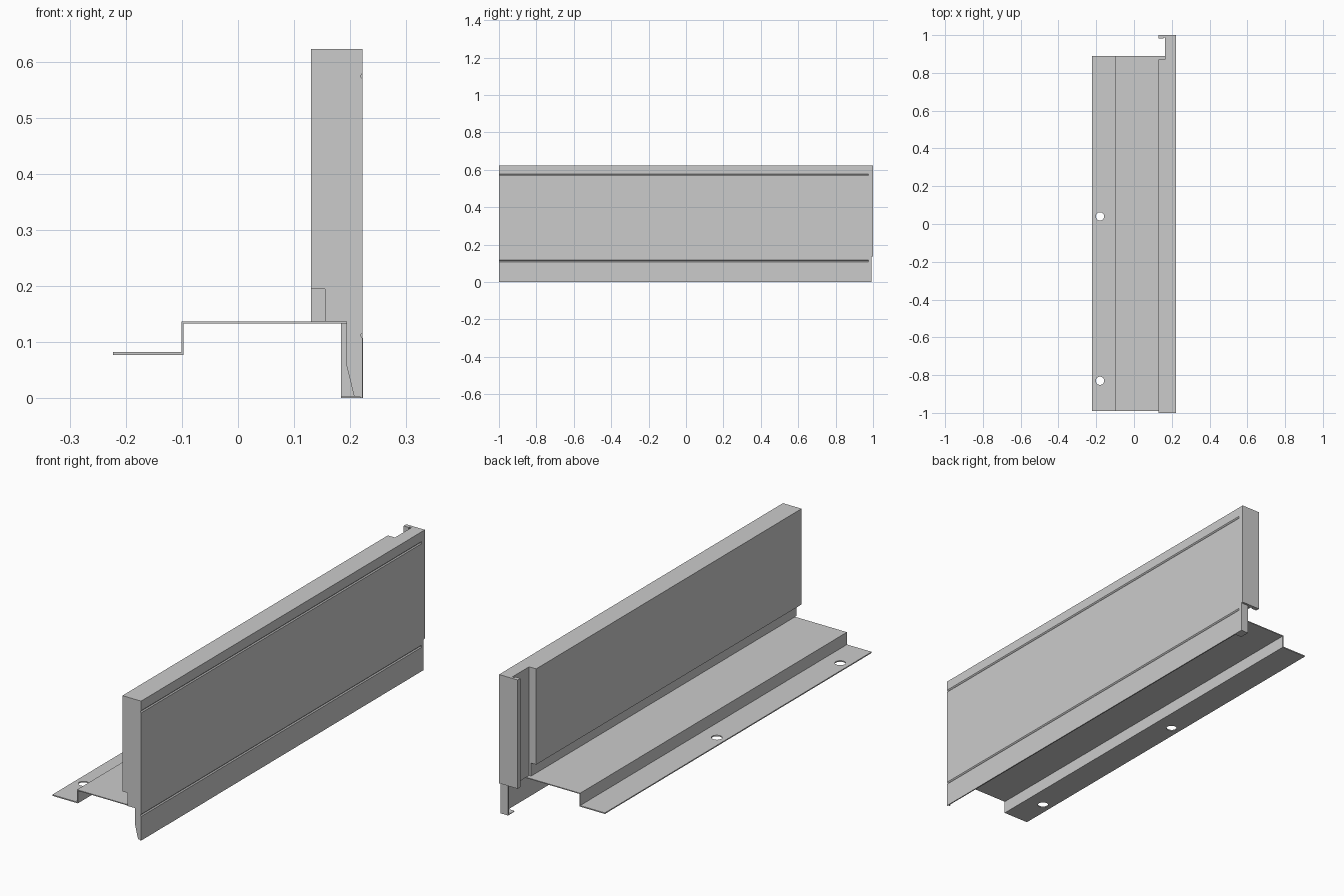
import bpy, bmesh, math

if "Cube" in bpy.data.objects:
    bpy.data.objects.remove(bpy.data.objects["Cube"])


def extrude_profile(name, pts, y0, y1):
    """Extrude a closed (x, z) outline along y."""
    bm = bmesh.new()
    face = bm.faces.new([bm.verts.new((x, y0, z)) for x, z in pts])
    ext = bmesh.ops.extrude_face_region(bm, geom=[face])
    verts = [g for g in ext["geom"] if isinstance(g, bmesh.types.BMVert)]
    bmesh.ops.translate(bm, verts=verts, vec=(0, y1 - y0, 0))
    bmesh.ops.recalc_face_normals(bm, faces=bm.faces)
    mesh = bpy.data.meshes.new(name)
    bm.to_mesh(mesh)
    bm.free()
    obj = bpy.data.objects.new(name, mesh)
    bpy.context.collection.objects.link(obj)
    return obj


def box(name, x0, x1, y0, y1, z0, z1):
    return extrude_profile(name, [(x0, z0), (x1, z0), (x1, z1), (x0, z1)], y0, y1)


TOP, FRONT, SKIN, LEDGE = 0.622, 0.222, 0.217, 0.137
T = 0.004  # sheet thickness

# Panel core with a rebate along its lower back edge
extrude_profile("panel_core", [
    (0.13, 0.195), (0.13, TOP), (SKIN, TOP), (SKIN, LEDGE),
    (0.155, LEDGE), (0.155, 0.195)], -1.0, 0.87)
box("panel_core_end", 0.165, SKIN, 0.87, 0.975, LEDGE, TOP)

# Face sheet with two V grooves, hanging below the core as a lip
outline = [(SKIN, 0.0), (FRONT, 0.0)]
for z in (0.112, 0.574):
    outline += [(FRONT, z - 0.005), (FRONT - 0.004, z), (FRONT, z + 0.005)]
outline += [(FRONT, TOP), (SKIN, TOP)]
extrude_profile("face_sheet", outline, -1.0, 0.975)
box("face_sheet_edge", SKIN, FRONT, 0.975, 0.991, 0.0, TOP)
box("lip_cover", FRONT - 0.002, FRONT + 0.0004, -0.81, -0.47, 0.0, 0.107)

# Tapered cap closing the lip at the near end
extrude_profile("lip_end_cap", [
    (0.193, LEDGE), (0.193, 0.06), (0.207, 0.003), (SKIN, 0.003), (SKIN, LEDGE)],
    -1.0, -0.996)

# Folds at the far end
box("end_fold", 0.184, SKIN, 0.986, 0.991, 0.0, LEDGE)
box("end_fold_foot", 0.184, SKIN, 0.945, 0.986, 0.0, 0.003)
box("end_flange", 0.13, FRONT, 0.988, 1.0, LEDGE, TOP)
box("end_flange_return", 0.13, 0.155, 0.981, 0.988, LEDGE, TOP)
box("end_fold_upper", 0.165, SKIN, 0.975, 0.988, LEDGE, TOP)

# Stepped mounting bracket
bracket = extrude_profile("mounting_bracket", [
    (-0.223, 0.077), (-0.097, 0.077), (-0.097, LEDGE - T), (0.193, LEDGE - T),
    (0.193, LEDGE), (-0.101, LEDGE), (-0.101, 0.082), (-0.223, 0.082)],
    -0.99, 0.89)

# Screw holes in the lower flange
for i, y in enumerate((0.04, -0.83)):
    bpy.ops.mesh.primitive_cylinder_add(vertices=32, radius=0.022, depth=0.05,
                                        location=(-0.18, y, 0.08))
    cutter = bpy.context.object
    cutter.name = f"hole_cutter_{i + 1}"
    cutter.hide_render = True
    cutter.hide_set(True)
    mod = bracket.modifiers.new(f"hole_{i + 1}", 'BOOLEAN')
    mod.operation = 'DIFFERENCE'
    mod.solver = 'EXACT'
    mod.object = cutter
